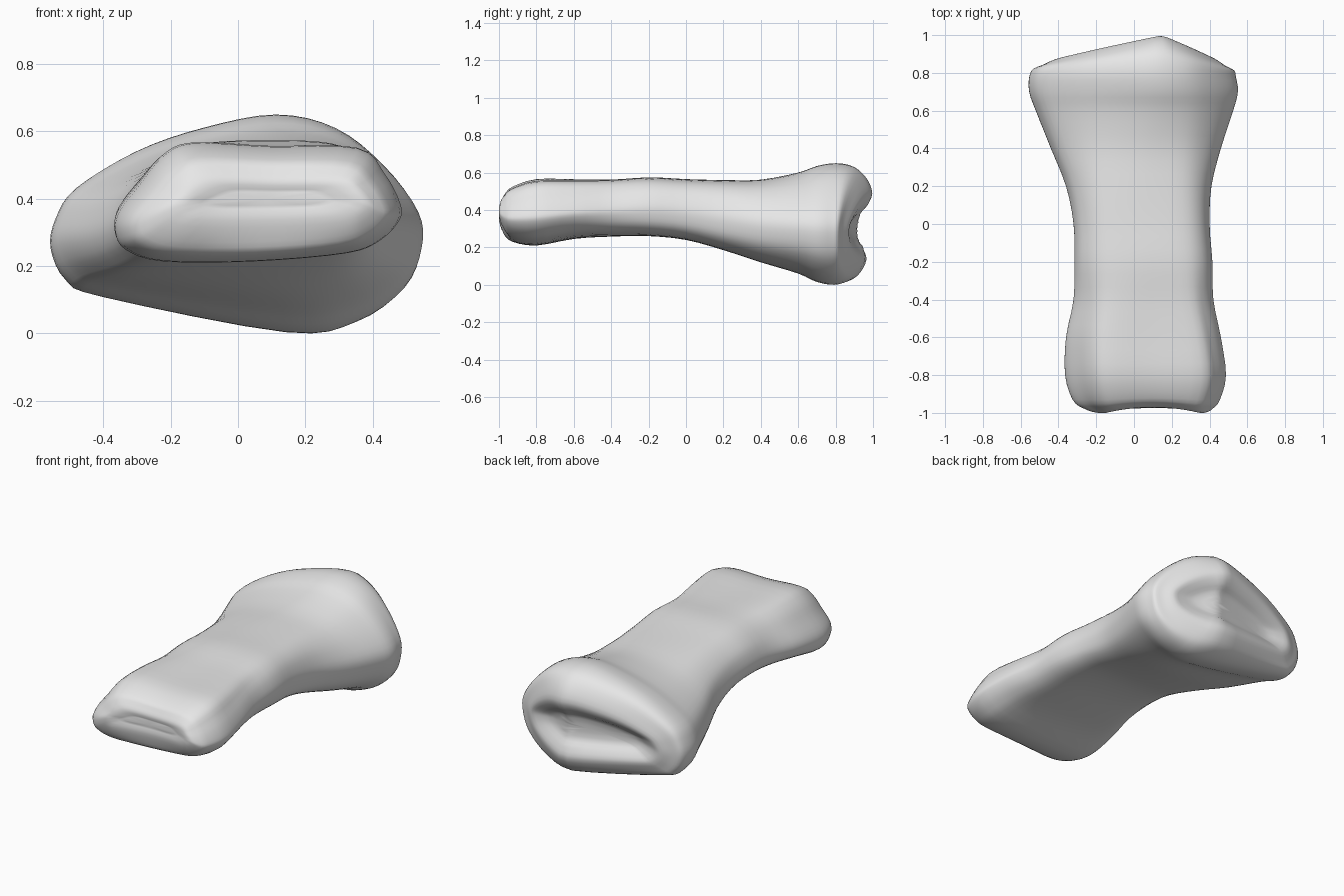
import bpy
from mathutils import Vector

cube = bpy.data.objects.get("Cube")
if cube:
    bpy.data.objects.remove(cube, do_unlink=True)

AROUND, ALONG = 4, 3  # smoothing steps around the outline and along the shaft

# Cross-sections (x, z) of the bone, starting at the -x side and going over the top
HEAD = [(-.36, .3), (-.35, .36), (-.29, .44), (-.22, .525), (-.13, .565),
        (.1, .555), (.36, .55), (.44, .475), (.485, .39), (.485, .34),
        (.43, .28), (.33, .24), (.05, .215), (-.22, .215), (-.33, .25)]
SHAFT = [(-.32, .34), (-.315, .4), (-.28, .47), (-.2, .53), (-.1, .555),
         (.08, .565), (.26, .555), (.35, .51), (.395, .43), (.4, .36),
         (.37, .29), (.28, .25), (.08, .24), (-.2, .25), (-.29, .29)]
BASE = [(-.555, .25), (-.54, .34), (-.48, .43), (-.3, .54), (-.1, .61),
        (.12, .65), (.3, .61), (.44, .5), (.54, .36), (.55, .25),
        (.5, .13), (.36, .03), (.15, 0), (-.4, .105), (-.51, .155)]

# Stations along the bone: y, x from, x to, z from, z to
STATIONS = [
    (-.995, -.08, .26, .38, .42), (-1, -.19, .37, .335, .455), (-.975, -.27, .42, .27, .49),
    (-.93, -.325, .455, .23, .525), (-.8, -.365, .487, .21, .565), (-.6, -.36, .46, .245, .565),
    (-.4, -.32, .42, .257, .565), (-.2, -.315, .415, .26, .575), (0, -.32, .4, .24, .565),
    (.2, -.36, .41, .185, .56), (.4, -.44, .46, .12, .562), (.6, -.52, .525, .06, .6),
    (.7, -.555, .55, .015, .635), (.8, -.555, .54, 0, .65), (.89, -.535, .53, .02, .63),
    (.95, -.49, .49, .06, .57), (.985, -.43, .44, .13, .49), (.965, -.36, .38, .19, .43),
    (.93, -.26, .28, .24, .39), (.92, -.1, .14, .29, .34)]


def spline(points, steps, closed):
    """Catmull-Rom curve through the points."""
    pts = [Vector(p) for p in points]
    n = len(pts)
    pick = (lambda i: pts[i % n]) if closed else (lambda i: pts[min(max(i, 0), n - 1)])
    out = []
    for i in range(n if closed else n - 1):
        a, b, c, d = (pick(i + k) for k in (-1, 0, 1, 2))
        for s in range(steps):
            t = s / steps
            out.append(b + (c - a) * (t / 2) + (a * 2 - b * 5 + c * 4 - d) * (t * t / 2)
                       + (b * 3 - a - c * 3 + d) * (t ** 3 / 2))
    return out if closed else out + [pts[-1]]


def unit_outline(points):
    """Smooth outline rescaled to the unit square."""
    curve = spline(points, AROUND, True)
    lo = [min(p[k] for p in curve) for k in (0, 1)]
    hi = [max(p[k] for p in curve) for k in (0, 1)]
    return [Vector([(p[k] - lo[k]) / (hi[k] - lo[k]) for k in (0, 1)]) for p in curve]


def ramp(value, start, end):
    t = min(max((value - start) / (end - start), 0), 1)
    return t * t * (3 - 2 * t)


# Loft from the front head through the shaft to the back base
outlines = [unit_outline(p) for p in (HEAD, SHAFT, BASE)]
count = len(outlines[0])
stations = spline(STATIONS, ALONG, False)
verts = []
for i, (y, x0, x1, z0, z1) in enumerate(stations):
    to_shaft, to_base = ramp(y, -.75, -.1), ramp(y, 0, .75)
    along = i / ALONG
    cup = ramp(along, 12, 16)        # slanted joint face at the back
    knuckle = 1 - ramp(along, 1, 4)  # paired knuckles at the front
    for h, s, b in zip(*outlines):
        u = h.lerp(s, to_shaft).lerp(b, to_base)
        x, z = x0 + (x1 - x0) * u.x, z0 + (z1 - z0) * u.y
        bow = (.4 if x > .15 else .2) * abs(x - .15)
        shift = cup * (.08 * (z - .32) - bow)
        shift += knuckle * .03 * max(0, 1 - ((x - .1) / .25) ** 2)
        verts.append(Vector((x, y + shift, z)))

faces = []
for r in range(len(stations) - 1):
    for k in range(count):
        n = (k + 1) % count
        faces.append((r * count + k, r * count + n, (r + 1) * count + n, (r + 1) * count + k))

# Close both ends with a fan
for start, flip in ((0, False), ((len(stations) - 1) * count, True)):
    centre = sum(verts[start:start + count], Vector()) / count
    verts.append(centre)
    for k in range(count):
        a, b = start + k, start + (k + 1) % count
        faces.append((a, b, len(verts) - 1) if flip else (b, a, len(verts) - 1))

mesh = bpy.data.meshes.new("bone")
mesh.from_pydata(verts, [], faces)
mesh.update()
bone = bpy.data.objects.new("bone", mesh)
bpy.context.collection.objects.link(bone)

# Plain grey surface
grey = bpy.data.materials.new("plain grey")
grey.use_nodes = True
colour = (.8, .8, .8, 1)
grey.diffuse_color = colour
grey.node_tree.nodes["Principled BSDF"].inputs["Base Color"].default_value = colour
mesh.materials.append(grey)

# Consistent outward normals and smooth shading
bpy.ops.object.select_all(action='DESELECT')
bone.select_set(True)
bpy.context.view_layer.objects.active = bone
bpy.ops.object.mode_set(mode='EDIT')
bpy.ops.mesh.select_all(action='SELECT')
bpy.ops.mesh.normals_make_consistent(inside=False)
bpy.ops.object.mode_set(mode='OBJECT')
bpy.ops.object.shade_smooth()
